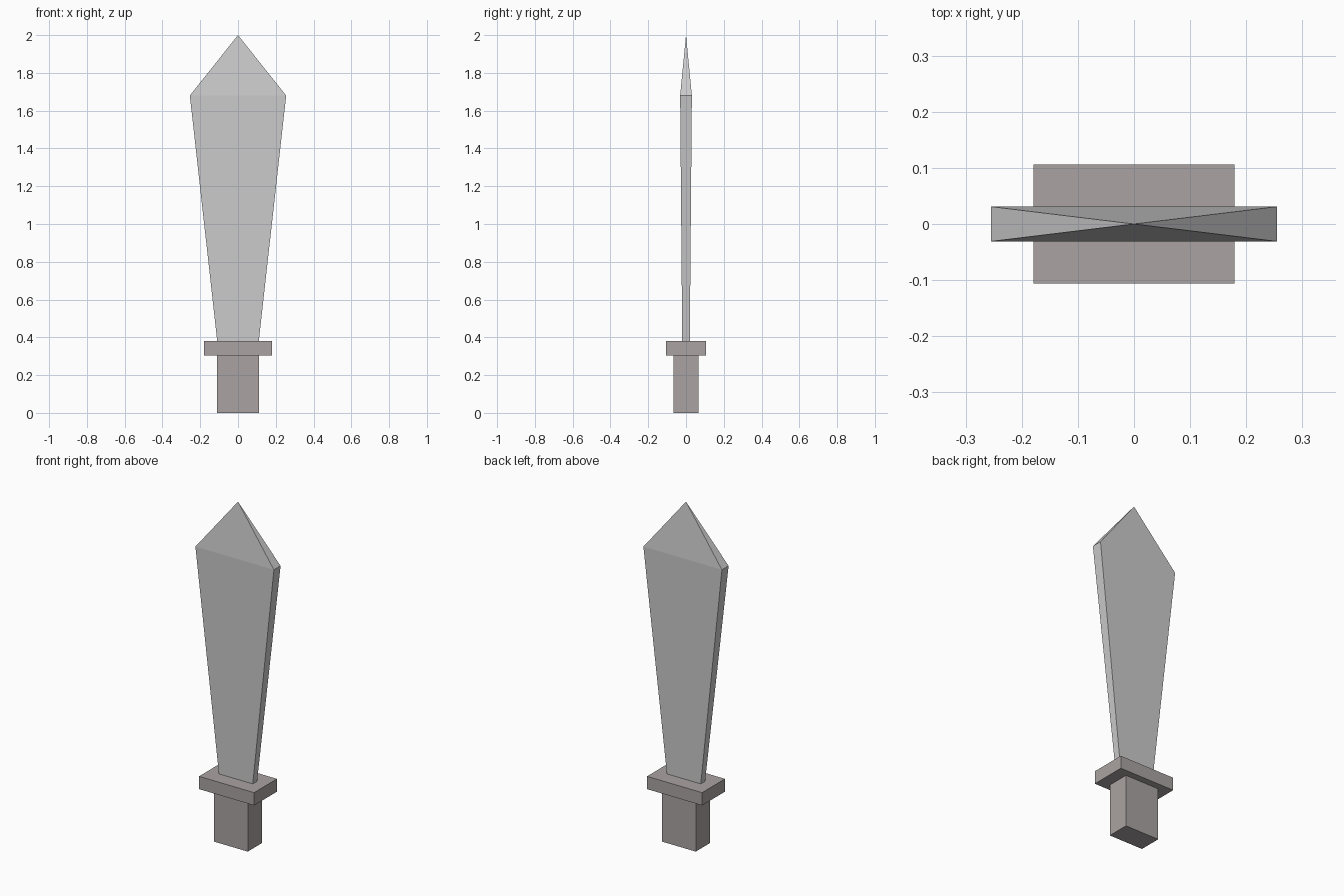
import bpy
import bmesh

if "Cube" in bpy.data.objects:
    bpy.data.objects.remove(bpy.data.objects["Cube"])

hilt_mat = bpy.data.materials.new("hilt_brown_grey")
hilt_mat.diffuse_color = (0.40, 0.37, 0.36, 1)
hilt_mat.use_nodes = True
hilt_mat.node_tree.nodes["Principled BSDF"].inputs["Base Color"].default_value = hilt_mat.diffuse_color


def add_object(name, bm, mat=None):
    bmesh.ops.recalc_face_normals(bm, faces=bm.faces)
    mesh = bpy.data.meshes.new(name)
    bm.to_mesh(mesh)
    bm.free()
    obj = bpy.data.objects.new(name, mesh)
    bpy.context.collection.objects.link(obj)
    if mat:
        mesh.materials.append(mat)
    return obj


def box(name, half_x, half_y, z0, z1, mat):
    bm = bmesh.new()
    bmesh.ops.create_cube(bm, size=2)
    for v in bm.verts:
        v.co.x *= half_x
        v.co.y *= half_y
        v.co.z = z1 if v.co.z > 0 else z0
    return add_object(name, bm, mat)


def ring(bm, half_x, half_y, z):
    corners = ((-1, -1), (1, -1), (1, 1), (-1, 1))
    return [bm.verts.new((sx * half_x, sy * half_y, z)) for sx, sy in corners]


# Hilt: grip block and crossguard
box("grip", 0.11, 0.066, 0.0, 0.305, hilt_mat)
box("guard", 0.179, 0.106, 0.305, 0.38, hilt_mat)

# Blade: flared slab closing to a pyramid point
bm = bmesh.new()
base = ring(bm, 0.11, 0.02, 0.38)
shoulder = ring(bm, 0.255, 0.031, 1.68)
tip = bm.verts.new((0, 0, 2.0))
bm.faces.new(base[::-1])
for i in range(4):
    j = (i + 1) % 4
    bm.faces.new((base[i], base[j], shoulder[j], shoulder[i]))
    bm.faces.new((shoulder[i], shoulder[j], tip))
add_object("blade", bm)
